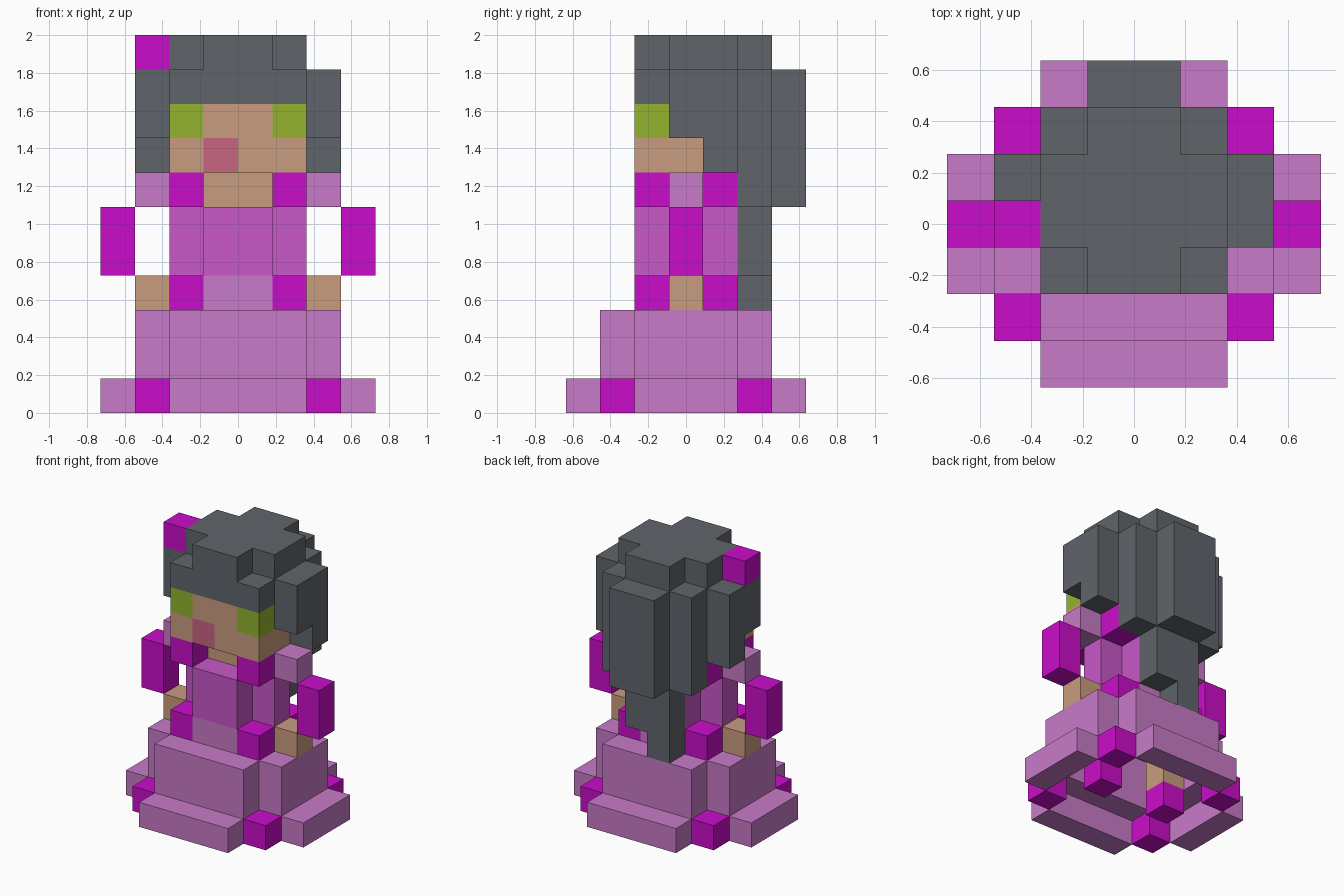
import bpy, bmesh

if "Cube" in bpy.data.objects:
    bpy.data.objects.remove(bpy.data.objects["Cube"])

U = 2 / 11  # edge of one block


def lin(c):
    c /= 255
    return c / 12.92 if c <= 0.04045 else ((c + 0.055) / 1.055) ** 2.4


def material(name, r, g, b):
    m = bpy.data.materials.new(name)
    m.diffuse_color = (lin(r), lin(g), lin(b), 1)
    m.use_nodes = True
    m.node_tree.nodes["Principled BSDF"].inputs["Base Color"].default_value = m.diffuse_color
    return m


pink = material("light pink", 200, 123, 200)
magenta = material("magenta", 202, 13, 202)
dress = material("mid pink", 200, 88, 200)
skin = material("skin tan", 201, 156, 126)
hair = material("dark grey", 96, 101, 107)
green = material("leaf green", 147, 180, 45)
rose = material("rose", 199, 101, 129)

cells = {}   # block (x, y, z) -> part name; later parts replace earlier ones
mats = {}    # part name -> material


def part(name, mat, *boxes, mirror=False):
    """Fill boxes (x0, x1, y0, y1, z0, z1) in blocks; y is counted from the back of -3.5."""
    mats[name] = mat
    for x0, x1, y0, y1, z0, z1 in boxes:
        for x in range(x0, x1):
            for y in range(y0, y1):
                for z in range(z0, z1):
                    cells[x, y, z] = name
                    if mirror:
                        cells[-1 - x, y, z] = name


# Hollow skirt: hem ring, corner trims and upper ring
part("skirt_hem", pink, (-2, 2, 0, 1, 0, 1), (-2, 2, 6, 7, 0, 1), (3, 4, 2, 5, 0, 1), mirror=True)
part("hem_corners", magenta, (2, 3, 1, 2, 0, 1), (2, 3, 5, 6, 0, 1), mirror=True)
part("skirt", pink, (-2, 2, 1, 2, 1, 3), (-2, 2, 5, 6, 1, 3), (2, 3, 2, 5, 1, 3), mirror=True)

# Legs and shoes inside the skirt
part("shoes", magenta, (1, 2, 3, 4, 0, 1), mirror=True)
part("legs", skin, (1, 2, 3, 4, 1, 3), mirror=True)

# Waist with corner trims, cross-shaped body
part("waist", pink, (-2, 2, 2, 5, 3, 4))
part("waist_corners", magenta, (1, 2, 2, 3, 3, 4), (1, 2, 4, 5, 3, 4), mirror=True)
part("body", dress, (-1, 1, 2, 5, 4, 6), (-2, 2, 3, 4, 4, 6))

# Arms
part("shoulders", pink, (1, 3, 3, 4, 6, 7), mirror=True)
part("collar_corners", magenta, (1, 2, 2, 3, 6, 7), (1, 2, 4, 5, 6, 7), mirror=True)
part("sleeves", magenta, (3, 4, 3, 4, 4, 6), mirror=True)
part("hands", skin, (2, 3, 3, 4, 3, 4), mirror=True)

# Hair: cap, sides, back columns and tail
part("hair", hair,
     (-2, 2, 2, 5, 9, 10), (-2, 2, 3, 5, 8, 9), (-2, 2, 4, 5, 7, 8),
     (-1, 1, 2, 6, 10, 11), (-2, 2, 3, 5, 10, 11),
     (2, 3, 3, 5, 8, 10), (2, 3, 4, 5, 7, 8),
     (-2, 2, 5, 6, 6, 10), (-1, 1, 6, 7, 6, 10),
     (-1, 1, 5, 6, 4, 6), mirror=True)
part("hair_tip", hair, (-1, 0, 5, 6, 3, 4))
part("bow", magenta, (-3, -2, 3, 4, 10, 11))

# Neck and face
part("neck", skin, (-1, 1, 3, 5, 6, 7))
part("face", skin, (-2, 2, 2, 4, 7, 8), (-1, 1, 2, 3, 8, 9))
part("eyes", green, (1, 2, 2, 3, 8, 9), mirror=True)
part("mouth", rose, (-1, 0, 2, 3, 7, 8))

# Build each part from its exposed block faces only
for name, mat in mats.items():
    bm = bmesh.new()
    for cell in [c for c, n in cells.items() if n == name]:
        for axis in range(3):
            for side in (0, 1):
                near = list(cell)
                near[axis] += 2 * side - 1
                if tuple(near) in cells:
                    continue
                a, b = (axis + 1) % 3, (axis + 2) % 3
                loop = [(0, 0), (1, 0), (1, 1), (0, 1)]
                verts = []
                for i, j in (loop if side else loop[::-1]):
                    p = list(cell)
                    p[axis] += side
                    p[a] += i
                    p[b] += j
                    verts.append(bm.verts.new((p[0] * U, (p[1] - 3.5) * U, p[2] * U)))
                bm.faces.new(verts)
    bmesh.ops.remove_doubles(bm, verts=bm.verts[:], dist=0.001)
    mesh = bpy.data.meshes.new(name)
    bm.to_mesh(mesh)
    bm.free()
    mesh.materials.append(mat)
    bpy.context.collection.objects.link(bpy.data.objects.new(name, mesh))
